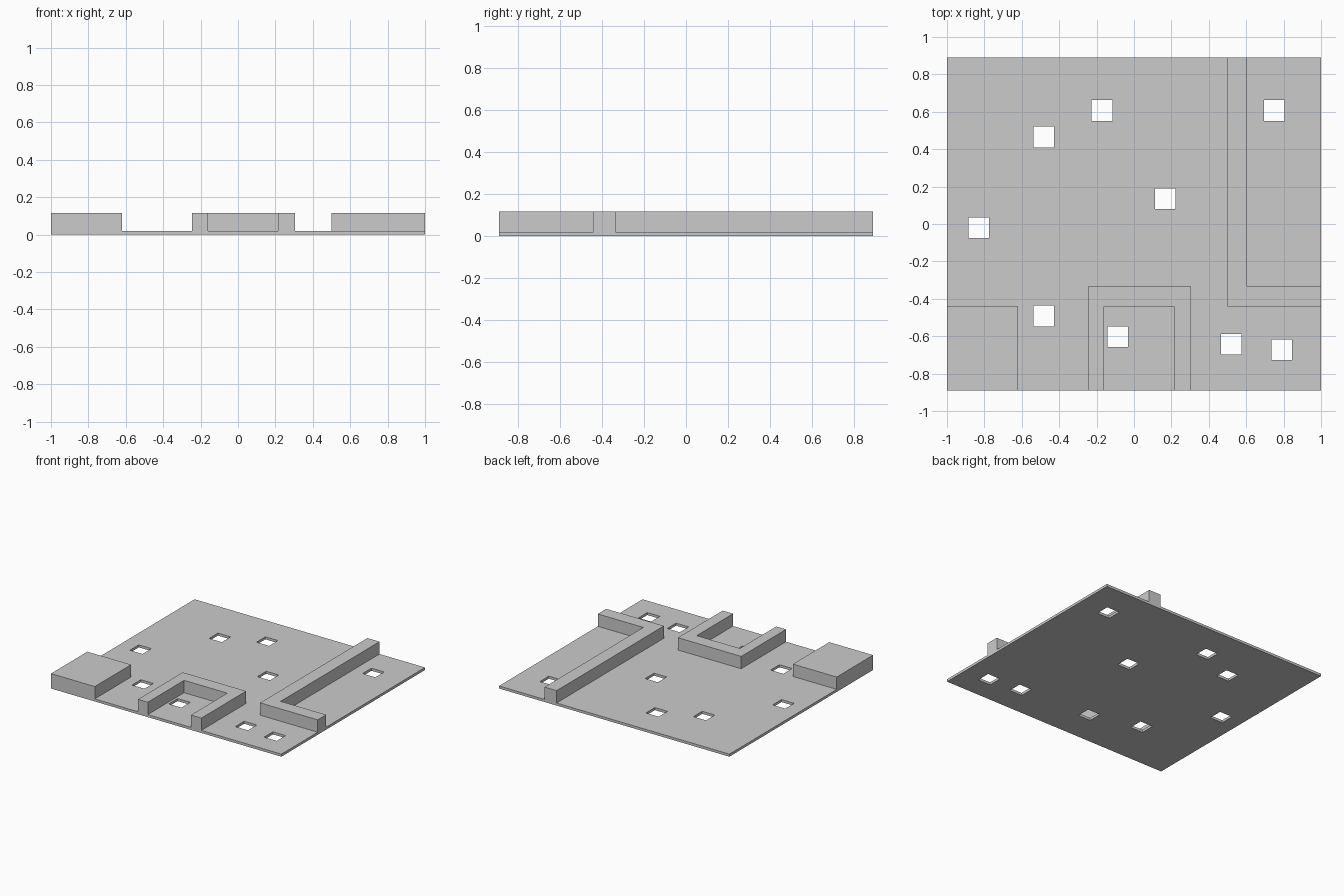
import bpy
import bmesh

if "Cube" in bpy.data.objects:
    bpy.data.objects.remove(bpy.data.objects["Cube"])

W, D = 1.0, 0.89          # half width and half depth of the slab
FLOOR, TOP = 0.02, 0.117  # floor thickness and wall height
HOLE = 0.055              # half size of the square holes
OUT = 1.2                 # cutters reach past the slab edge


def rect(x0, y0, x1, y1):
    return [(x0, y0), (x1, y0), (x1, y1), (x0, y1)]


def prisms(name, outlines, z0, z1):
    """Extrude counter-clockwise outlines from z0 to z1 into one object."""
    bm = bmesh.new()
    for outline in outlines:
        face = bm.faces.new([bm.verts.new((x, y, z0)) for x, y in outline])
        ext = bmesh.ops.extrude_face_region(bm, geom=[face])["geom"]
        for v in ext:
            if isinstance(v, bmesh.types.BMVert):
                v.co.z = z1
    bmesh.ops.recalc_face_normals(bm, faces=bm.faces)
    mesh = bpy.data.meshes.new(name)
    bm.to_mesh(mesh)
    bm.free()
    obj = bpy.data.objects.new(name, mesh)
    bpy.context.collection.objects.link(obj)
    return obj


def cut(target, cutter):
    """Subtract the cutter for good and remove it."""
    mod = target.modifiers.new(cutter.name, "BOOLEAN")
    mod.operation = "DIFFERENCE"
    mod.solver = "EXACT"
    mod.object = cutter
    cutter.hide_render = True
    bpy.context.view_layer.objects.active = target
    bpy.ops.object.modifier_apply(modifier=mod.name)
    bpy.data.objects.remove(cutter)


# Solid slab at full wall height
base = prisms("walled_base_plate", [rect(-W, -D, W, D)], 0, TOP)

# Open floor around the corner block, the U-shaped wall and the L-shaped wall
open_floor = [
    (-OUT, -0.44), (-0.62, -0.44), (-0.62, -OUT), (-0.245, -OUT),
    (-0.245, -0.335), (0.305, -0.335), (0.305, -OUT), (OUT, -OUT),
    (OUT, -0.44), (0.5, -0.44), (0.5, OUT), (-OUT, OUT),
]
# Floor inside the U-shaped wall, and inside the L-shaped wall
u_inside = rect(-0.16, -OUT, 0.215, -0.44)
l_inside = rect(0.605, -0.335, OUT, OUT)
cut(base, prisms("floor_cutter", [open_floor, u_inside, l_inside], FLOOR, 0.3))

# Square through holes
centres = [
    (-0.483, 0.465), (-0.171, 0.607), (0.75, 0.607),
    (0.166, 0.136), (-0.831, -0.02), (-0.483, -0.492),
    (-0.086, -0.602), (0.52, -0.643), (0.79, -0.672),
]
holes = [rect(x - HOLE, y - HOLE, x + HOLE, y + HOLE) for x, y in centres]
cut(base, prisms("hole_cutter", holes, -0.1, 0.3))
